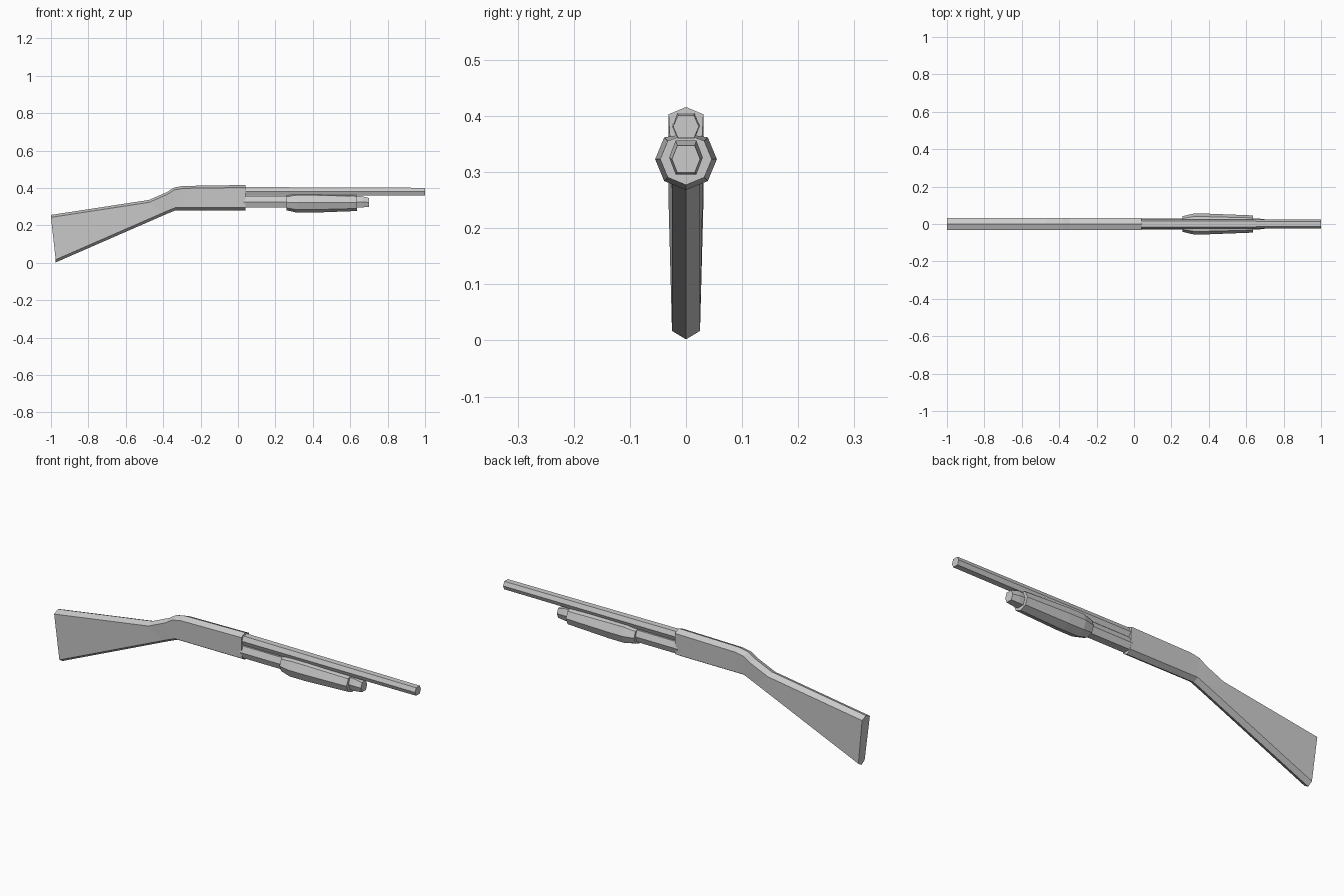
import bpy
import math

if "Cube" in bpy.data.objects:
    bpy.data.objects.remove(bpy.data.objects["Cube"])


def loft(name, rings):
    """Skin equal-sized closed rings into a capped, flat-shaded solid."""
    n = len(rings[0])
    verts = [p for ring in rings for p in ring]
    faces = [(r * n + i, r * n + (i + 1) % n, (r + 1) * n + (i + 1) % n, (r + 1) * n + i)
             for r in range(len(rings) - 1) for i in range(n)]
    faces.append(tuple(reversed(range(n))))
    faces.append(tuple(range(len(verts) - n, len(verts))))
    mesh = bpy.data.meshes.new(name)
    mesh.from_pydata(verts, [], faces)
    mesh.validate()
    obj = bpy.data.objects.new(name, mesh)
    bpy.context.collection.objects.link(obj)
    return obj


def ridged_ring(top, bottom):
    """Slab section with a shallow ridge above and below."""
    (xt, zt), (xb, zb) = top, bottom
    return [(xt, 0, zt), (xt, -0.031, zt - 0.013), (xb, -0.025, zb + 0.015),
            (xb, 0, zb), (xb, 0.025, zb + 0.015), (xt, 0.031, zt - 0.013)]


def hex_ring(x, zc, w, h):
    """Flat-topped hexagon section."""
    f = 0.62 * w
    return [(x, y, zc + z) for y, z in
            [(f, h), (-f, h), (-w, 0), (-f, -h), (f, -h), (w, 0)]]


def oct_ring(x, zc, r):
    """Octagon section with its upper point tucked under the barrel."""
    return [(x, -r * math.sin(a), min(zc + r * math.cos(a), 0.368))
            for a in (math.tau * i / 8 for i in range(8))]


# Stock and receiver: one body following the side profile
profile = [
    ((-1.0, 0.256), (-0.975, 0.002)),
    ((-0.476, 0.336), (-0.40, 0.253)),
    ((-0.38, 0.378), (-0.365, 0.268)),
    ((-0.342, 0.402), (-0.335, 0.280)),
    ((-0.294, 0.411), (-0.294, 0.280)),
    ((0.04, 0.416), (0.04, 0.280)),
]
loft("stock_and_receiver", [ridged_ring(t, b) for t, b in profile])

# Barrel, slightly tapered
loft("barrel", [hex_ring(0.03, 0.382, 0.025, 0.023), hex_ring(1.0, 0.381, 0.023, 0.020)])

# Tube under the barrel with a tapered cap
loft("magazine_tube", [hex_ring(0.03, 0.326, 0.030, 0.030),
                       hex_ring(0.66, 0.326, 0.030, 0.030),
                       hex_ring(0.70, 0.323, 0.025, 0.024)])

# Sliding grip
loft("pump_grip", [oct_ring(x, 0.323, r) for x, r in
                   [(0.26, 0.042), (0.315, 0.055), (0.40, 0.055), (0.635, 0.046)]])
